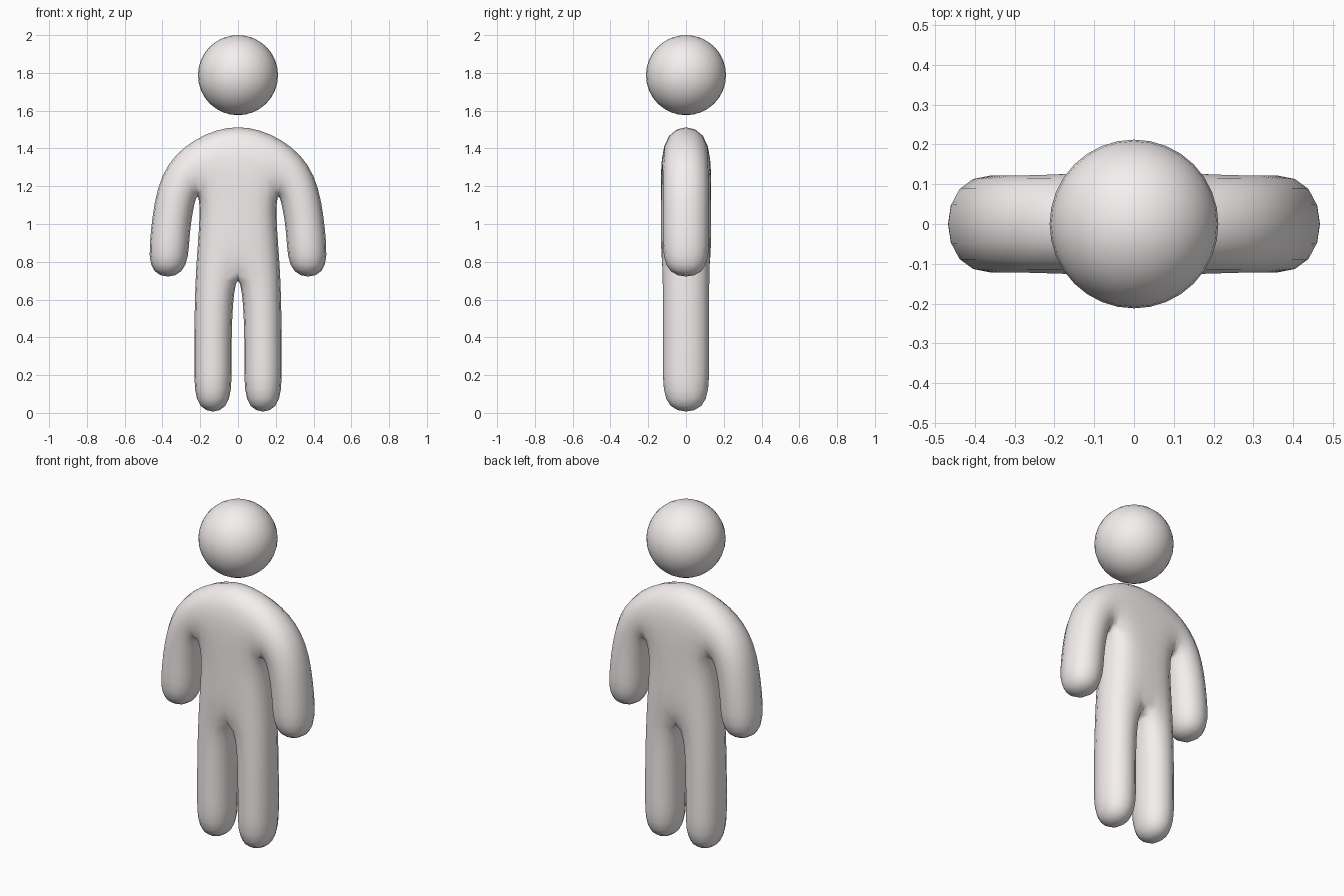
import bpy, bmesh

if "Cube" in bpy.data.objects:
    bpy.data.objects.remove(bpy.data.objects["Cube"])

DEPTH = 0.133

# Half-body cage as strips of (inner, outer) points in the x-z plane
torso = [((0, 1.555), (0.24, 1.47)), ((0, 1.175), (0.21, 1.175)),
         ((0, 0.98), (0.213, 0.98)), ((0, 0.78), (0.232, 0.78))]
leg = [torso[-1], ((0.025, 0.51), (0.24, 0.51)),
       ((0.025, 0.25), (0.24, 0.25)), ((0.025, -0.014), (0.24, -0.014))]
arm = [(torso[1][1], torso[0][1]), ((0.225, 1.09), (0.43, 1.29)),
       ((0.25, 0.95), (0.475, 0.95)), ((0.255, 0.702), (0.49, 0.702))]


def strip_quads(strip):
    return [(a[0], a[1], b[1], b[0]) for a, b in zip(strip, strip[1:])]


# Body: flat layout given thickness, walls along its outline except at the centre
bm = bmesh.new()
verts = {}


def vert(p, y):
    key = (p, y)
    if key not in verts:
        verts[key] = bm.verts.new((p[0], y, p[1]))
    return verts[key]


edge_use = {}
for strip in (torso, leg, arm):
    for quad in strip_quads(strip):
        bm.faces.new([vert(p, -DEPTH) for p in quad])
        bm.faces.new([vert(p, DEPTH) for p in reversed(quad)])
        for a, b in zip(quad, quad[1:] + quad[:1]):
            edge_use.setdefault(frozenset((a, b)), []).append((a, b))
for uses in edge_use.values():
    a, b = uses[0]
    if len(uses) == 1 and not (a[0] == 0 and b[0] == 0):
        bm.faces.new([vert(b, -DEPTH), vert(a, -DEPTH), vert(a, DEPTH), vert(b, DEPTH)])
bmesh.ops.recalc_face_normals(bm, faces=bm.faces[:])
for f in bm.faces:
    f.smooth = True
mesh = bpy.data.meshes.new("body")
bm.to_mesh(mesh)
bm.free()
body = bpy.data.objects.new("body", mesh)
bpy.context.collection.objects.link(body)
mirror = body.modifiers.new("Mirror", 'MIRROR')
mirror.use_clip = True
sub = body.modifiers.new("Subdivision", 'SUBSURF')
sub.levels = sub.render_levels = 2

# Head: floating ball
bpy.ops.mesh.primitive_uv_sphere_add(segments=32, ring_count=16, radius=0.212,
                                     location=(0, 0, 1.788))
head = bpy.context.object
head.name = "head"
bpy.ops.object.shade_smooth()

# Warm off-white for both parts
white = bpy.data.materials.new("off_white")
white.diffuse_color = (0.91, 0.87, 0.86, 1)
white.use_nodes = True
white.node_tree.nodes["Principled BSDF"].inputs["Base Color"].default_value = white.diffuse_color
for ob in (body, head):
    ob.data.materials.append(white)
